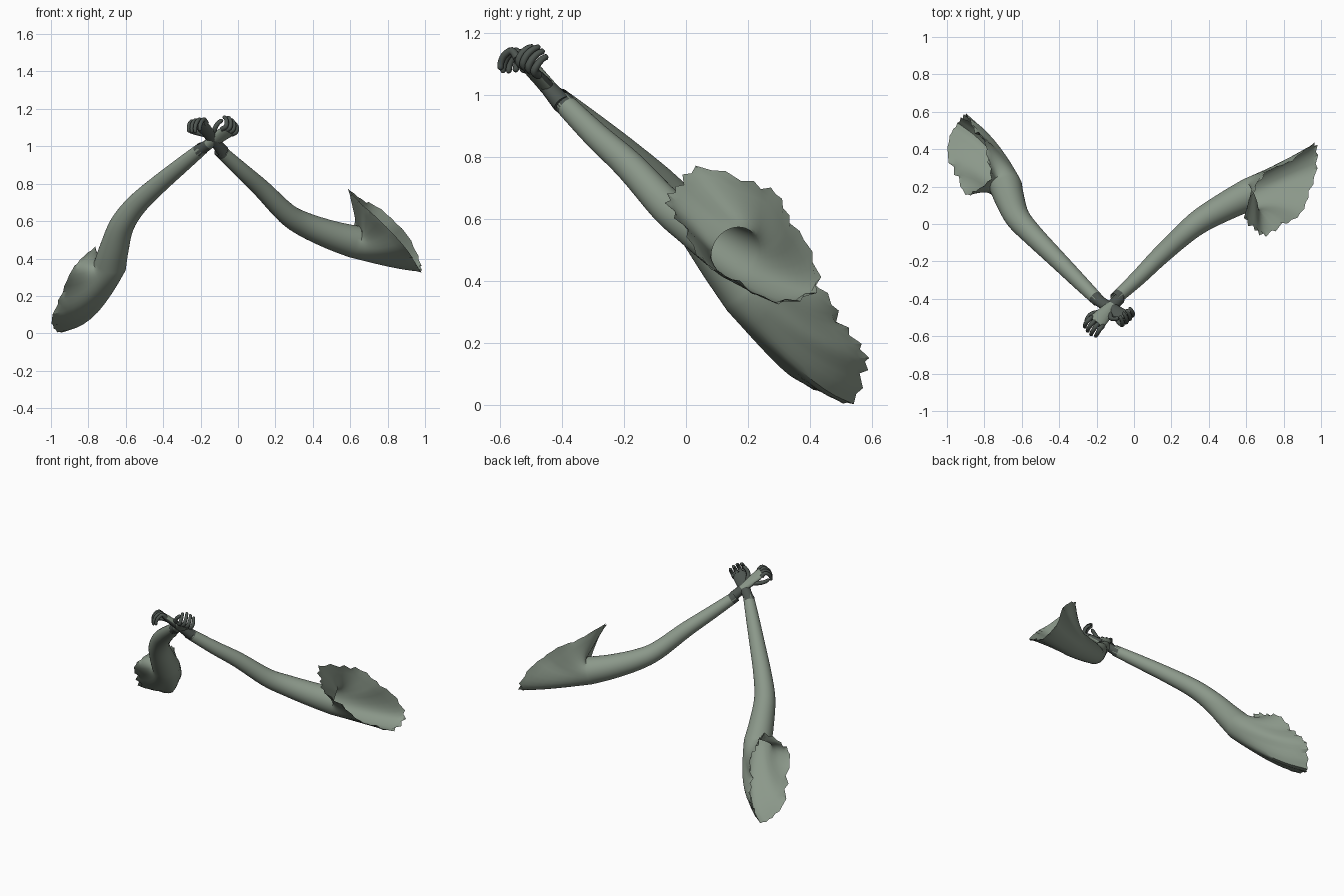
import bpy, math, random
from mathutils import Vector

random.seed(4)
cube = bpy.data.objects.get("Cube")
if cube:
    bpy.data.objects.remove(cube, do_unlink=True)


def material(name, rgb):
    m = bpy.data.materials.new(name)
    m.use_nodes = True
    m.diffuse_color = (*rgb, 1)
    m.node_tree.nodes["Principled BSDF"].inputs["Base Color"].default_value = (*rgb, 1)
    return m


SKIN = material("sage skin", (0.26, 0.315, 0.255))
DARK = material("dark grey green", (0.075, 0.09, 0.08))
SIDES = 44


def spline(pts, steps, closed=False):
    """Smooth curve through points of any dimension."""
    pts = [Vector(p) for p in pts]
    n = len(pts)
    get = (lambda i: pts[i % n]) if closed else (lambda i: pts[min(max(i, 0), n - 1)])
    out = []
    for i in range(n if closed else n - 1):
        a, b, c, d = (get(i + k) for k in (-1, 0, 1, 2))
        for s in range(steps):
            t = s / steps
            out.append(b + (c - a) * t / 2 + (a * 2 - b * 5 + c * 4 - d) * t * t / 2
                       + (b * 3 - a - c * 3 + d) * t ** 3 / 2)
    return out if closed else out + [pts[-1]]


def ring(center, axis, up, ru, rv, sides):
    """Ellipse of points round an axis, starting at the up direction."""
    axis = axis.normalized()
    u = (up - axis * up.dot(axis)).normalized()
    v = axis.cross(u)
    angles = [2 * math.pi * i / sides for i in range(sides)]
    return [center + u * ru * math.cos(a) + v * rv * math.sin(a) for a in angles]


def loft(name, rings, mats, rule=None, caps=False, angle=50):
    n = len(rings[0])
    verts = [p for r in rings for p in r]
    faces = []
    for j in range(len(rings) - 1):
        for i in range(n):
            k = (i + 1) % n
            faces.append((j * n + i, j * n + k, (j + 1) * n + k, (j + 1) * n + i))
    if caps:
        faces.append(tuple(reversed(range(n))))
        faces.append(tuple(range(len(verts) - n, len(verts))))
    me = bpy.data.meshes.new(name)
    me.from_pydata(verts, [], faces)
    me.update()
    for m in mats:
        me.materials.append(m)
    if rule:
        for f in me.polygons:
            f.material_index = rule(f)
    ob = bpy.data.objects.new(name, me)
    bpy.context.collection.objects.link(ob)
    bpy.ops.object.select_all(action="DESELECT")
    ob.select_set(True)
    bpy.context.view_layer.objects.active = ob
    bpy.ops.object.shade_smooth_by_angle(angle=math.radians(angle))


def tangent(path, i):
    return path[min(i + 1, len(path) - 1)] - path[max(i - 1, 0)]


def arm(name, path, radii, rim, up):
    """Tapered arm that opens into a torn, scooped shoulder."""
    up = Vector(up)
    center = spline(path, 4)
    radius = spline([(r, 0) for r in radii], 4)
    rings = [ring(c, tangent(center, i), up, radius[i].x, radius[i].x, SIDES)
             for i, c in enumerate(center)]
    axis = tangent(center, len(center) - 1).normalized()
    last = rings[-1]
    # Resample the rim to the arm's side count
    fine = spline(rim, 40, closed=True)
    edge = [fine[int(i * len(fine) / SIDES)] for i in range(SIDES)]
    mid = sum(edge, Vector()) / SIDES
    levels = 9
    for j in range(1, levels + 1):
        s = j / levels
        row = []
        for i, (a, b) in enumerate(zip(last, edge)):
            # The far wall bulges along the arm, the near wall stays straight
            ahead = max(0, (b - a).dot(axis))
            ctrl = a.lerp(b, 0.3) + axis * ahead * 0.5
            p = a * (1 - s) ** 2 + ctrl * 2 * s * (1 - s) + b * s * s
            # Sharp pleats, then a ragged border
            wave = abs((i * 6 / SIDES) % 1 - 0.5) * 4 - 1
            fold = wave * 0.012 * s
            if j == levels:
                fold += random.uniform(-0.02, 0.002) if i % 2 else 0.008
            row.append(p + (p - mid).normalized() * fold)
        rings.append(row)
    # Jagged dark cuff at the wrist
    jag = [random.choice((0, 1, 1, 1)) for _ in range(SIDES)]
    loft(name, rings, [SKIN, DARK],
         lambda f: int(f.index // SIDES < jag[f.index % SIDES]), angle=35)


def hand(side, wrist, knuckle, back, thumb_side, curl):
    """Palm with light back, four curled fingers and a thumb."""
    w, k = Vector(wrist), Vector(knuckle)
    d = (k - w).normalized()
    n = Vector(back)
    n = (n - d * n.dot(d)).normalized()
    across = d.cross(n)
    shape = [(-0.1, 0.032, 0.032), (0.25, 0.026, 0.031), (0.55, 0.023, 0.04),
             (0.85, 0.02, 0.046), (1.0, 0.015, 0.044)]
    rings = [ring(w.lerp(k, t), d, n, a, b, 16) for t, a, b in shape]
    length = (k - w).length

    def light_back(f):
        along = (f.center - w).dot(d) / length
        return int(f.normal.dot(n) < 0.25 or along < 0.3)

    loft(side + "_palm", rings, [SKIN, DARK], light_back, caps=True)

    def digit(name, points, r):
        path = spline([k + d * x + across * y + n * z for x, y, z in points], 3)
        tube = []
        for i, c in enumerate(path):
            taper = 1 - 0.3 * i / (len(path) - 1)
            if i == len(path) - 1:
                taper = 0.3
            tube.append(ring(c, tangent(path, i), across, r * taper, r * taper, 8))
        loft(name, tube, [DARK], caps=True)

    for i in range(4):
        y = (i - 1.5) * 0.025
        reach = 0.036 - 0.006 * abs(i - 1.3)
        depth = curl * (1 - 0.12 * abs(i - 1.3))
        digit(f"{side}_finger_{i + 1}",
              [(-0.015, y, 0), (reach * 0.6, y * 1.05, 0.003), (reach, y * 1.1, -0.35 * depth),
               (reach * 0.8, y * 1.05, -0.75 * depth), (reach * 0.3, y, -depth)], 0.0135)
    t = thumb_side
    digit(side + "_thumb",
          [(-0.085, t * 0.025, -0.005), (-0.05, t * 0.052, -0.018),
           (-0.02, t * 0.055, -0.035), (0.005, t * 0.042, -0.05)], 0.015)


# Left arm, its hand bent palm down
arm("left_arm",
    [(-0.10, -0.40, 0.98), (0.02, -0.29, 0.87), (0.13, -0.18, 0.77), (0.26, -0.06, 0.64),
     (0.36, 0.02, 0.58), (0.50, 0.10, 0.525), (0.62, 0.16, 0.49)],
    [0.034, 0.042, 0.049, 0.057, 0.066, 0.077, 0.087],
    [(0.60, 0.04, 0.76), (0.65, -0.04, 0.70), (0.73, -0.05, 0.63), (0.85, 0.03, 0.51),
     (0.93, 0.13, 0.41), (0.97, 0.29, 0.34), (0.98, 0.43, 0.37), (0.90, 0.38, 0.53),
     (0.79, 0.31, 0.64), (0.66, 0.23, 0.72)],
    (0, 0, 1))
hand("left", (-0.09, -0.41, 0.985), (-0.205, -0.53, 1.125), (0, 0.2, 1), 1, 0.085)

# Right arm, its hand turned palm up
arm("right_arm",
    [(-0.19, -0.41, 0.99), (-0.30, -0.30, 0.90), (-0.42, -0.18, 0.80), (-0.54, -0.06, 0.69),
     (-0.62, 0.03, 0.58), (-0.66, 0.12, 0.46), (-0.685, 0.20, 0.36)],
    [0.034, 0.042, 0.049, 0.057, 0.066, 0.077, 0.087],
    [(-0.77, 0.25, 0.45), (-0.78, 0.36, 0.42), (-0.82, 0.47, 0.33), (-0.87, 0.54, 0.22),
     (-0.91, 0.59, 0.12), (-0.94, 0.53, 0.02), (-0.99, 0.46, 0.03), (-0.975, 0.30, 0.14),
     (-0.91, 0.18, 0.29), (-0.85, 0.17, 0.39)],
    (-0.75, 0.35, 0.6))
hand("right", (-0.195, -0.405, 0.985), (-0.05, -0.505, 1.085), (0.1, -0.6, -0.8), -1, 0.08)
